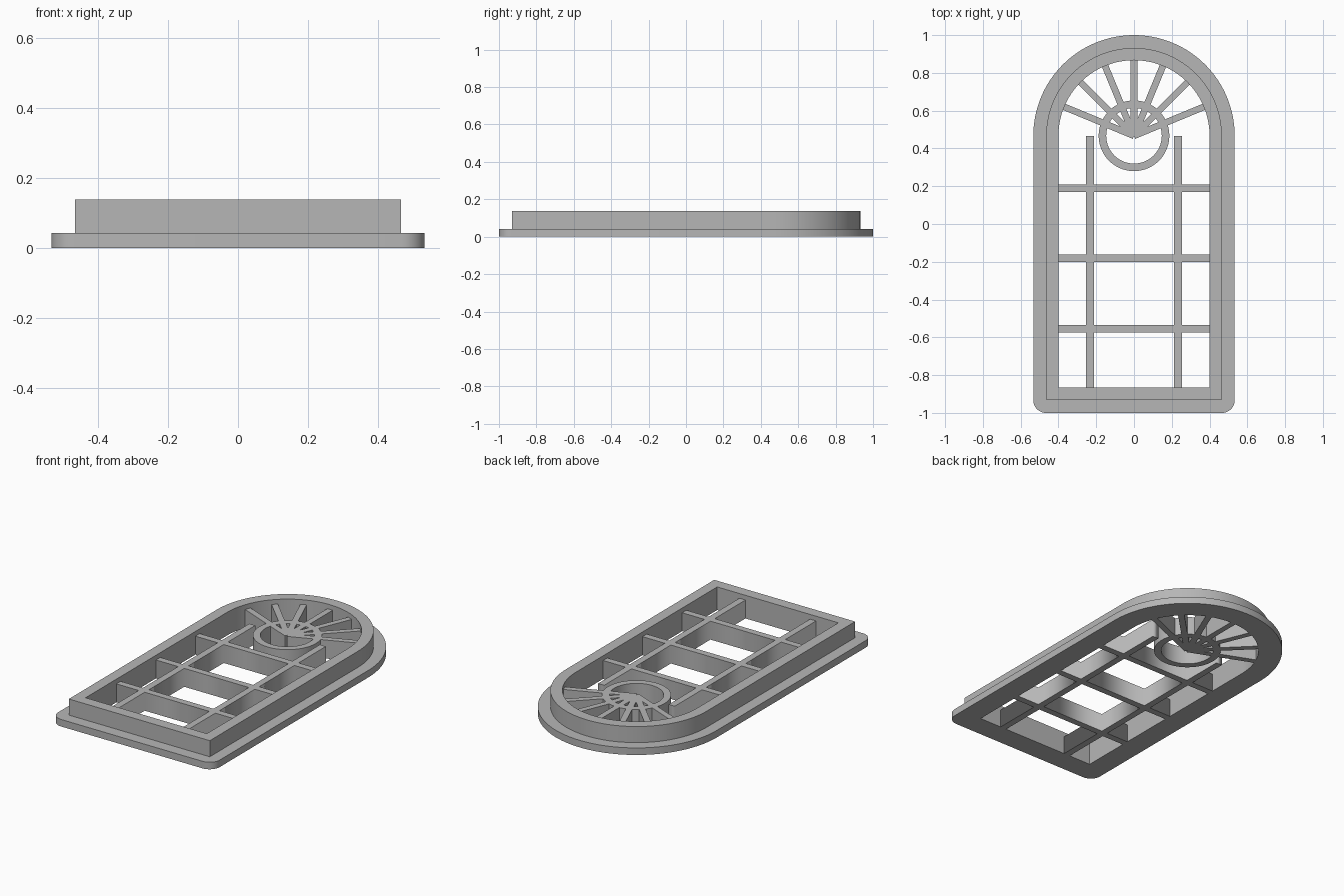
import bpy
from math import sin, cos, pi, radians
from mathutils import Vector

if "Cube" in bpy.data.objects:
    bpy.data.objects.remove(bpy.data.objects["Cube"], do_unlink=True)

ARCH_Y = 0.467       # centre of the arch and of the fanlight
FLANGE_TOP = 0.042
FRAME_TOP = 0.138
BAR_TOP = 0.11
BAR = 0.04

grey = bpy.data.materials.new("window grey")
grey.use_nodes = True
colour = (0.47, 0.47, 0.47, 1)
grey.diffuse_color = colour
grey.node_tree.nodes["Principled BSDF"].inputs["Base Color"].default_value = colour


def arc(cx, cy, r, start, end, steps):
    angles = [radians(start + (end - start) * i / steps) for i in range(steps + 1)]
    return [(cx + r * cos(a), cy + r * sin(a)) for a in angles]


def arch(half, bottom, corner=0):
    """Round-topped outline, with optionally rounded bottom corners."""
    pts = arc(0, ARCH_Y, half, 0, 180, 64)
    if corner:
        pts += arc(corner - half, bottom + corner, corner, 180, 270, 10)
        pts += arc(half - corner, bottom + corner, corner, 270, 360, 10)
    else:
        pts += [(-half, bottom), (half, bottom)]
    return pts


def plate(name, outlines, z0, z1):
    """Extrude outlines between two heights; inner outlines become holes."""
    curve = bpy.data.curves.new(name, "CURVE")
    curve.dimensions = "2D"
    curve.fill_mode = "BOTH"
    curve.extrude = (z1 - z0) / 2
    for pts in outlines:
        spline = curve.splines.new("POLY")
        spline.points.add(len(pts) - 1)
        for p, (x, y) in zip(spline.points, pts):
            p.co = (x, y, 0, 1)
        spline.use_cyclic_u = True
    obj = bpy.data.objects.new(name, curve)
    obj.location.z = (z0 + z1) / 2
    bpy.context.collection.objects.link(obj)
    select(obj)
    bpy.ops.object.convert(target="MESH")
    obj = bpy.context.object
    bpy.ops.object.transform_apply(location=True)
    bpy.ops.object.mode_set(mode="EDIT")
    bpy.ops.mesh.select_all(action="SELECT")
    bpy.ops.mesh.remove_doubles(threshold=0.0001)
    bpy.ops.mesh.normals_make_consistent(inside=False)
    bpy.ops.object.mode_set(mode="OBJECT")
    obj.data.materials.clear()
    obj.data.materials.append(grey)
    return obj


def select(obj):
    bpy.ops.object.select_all(action="DESELECT")
    obj.select_set(True)
    bpy.context.view_layer.objects.active = obj


def bar(name, start, end, width):
    a, b = Vector(start), Vector(end)
    side = (b - a).orthogonal().normalized() * width / 2
    return plate(name, [[a + side, b + side, b - side, a - side]], 0, BAR_TOP)


def unite(base, others):
    for other in others:
        mod = base.modifiers.new("union", "BOOLEAN")
        mod.operation = "UNION"
        mod.solver = "EXACT"
        mod.object = other
        select(base)
        bpy.ops.object.modifier_apply(modifier=mod.name)
        bpy.data.objects.remove(other, do_unlink=True)


def smooth(obj):
    select(obj)
    bpy.ops.object.shade_smooth_by_angle(angle=radians(30))


# Frame: wide flange with a narrower raised surround
opening = arch(0.4, -0.865)
smooth(plate("flange", [arch(0.533, -1, 0.067), opening], 0, FLANGE_TOP))
smooth(plate("raised_frame", [arch(0.465, -0.93), opening], FLANGE_TOP, FRAME_TOP))

# Glazing grid
uprights = [bar("upright", (x, -0.865), (x, ARCH_Y), BAR) for x in (-0.233, 0.233)]
rails = [bar("rail", (-0.4, y), (0.4, y), BAR) for y in (-0.555, -0.182, 0.19)]
grid = uprights[0]
unite(grid, uprights[1:] + rails)
grid.name = "glazing_grid"

# Fanlight: ring with seven spokes radiating from its centre
fan = plate("fanlight", [arc(0, ARCH_Y, r, 0, 357, 119) for r in (0.187, 0.147)], 0, BAR_TOP)
spokes = []
for i in range(1, 8):
    a = i * pi / 8
    tip = (0.405 * cos(a), ARCH_Y + 0.405 * sin(a))
    spokes.append(bar("spoke", (0, ARCH_Y), tip, 0.035))
unite(fan, spokes)
smooth(fan)
